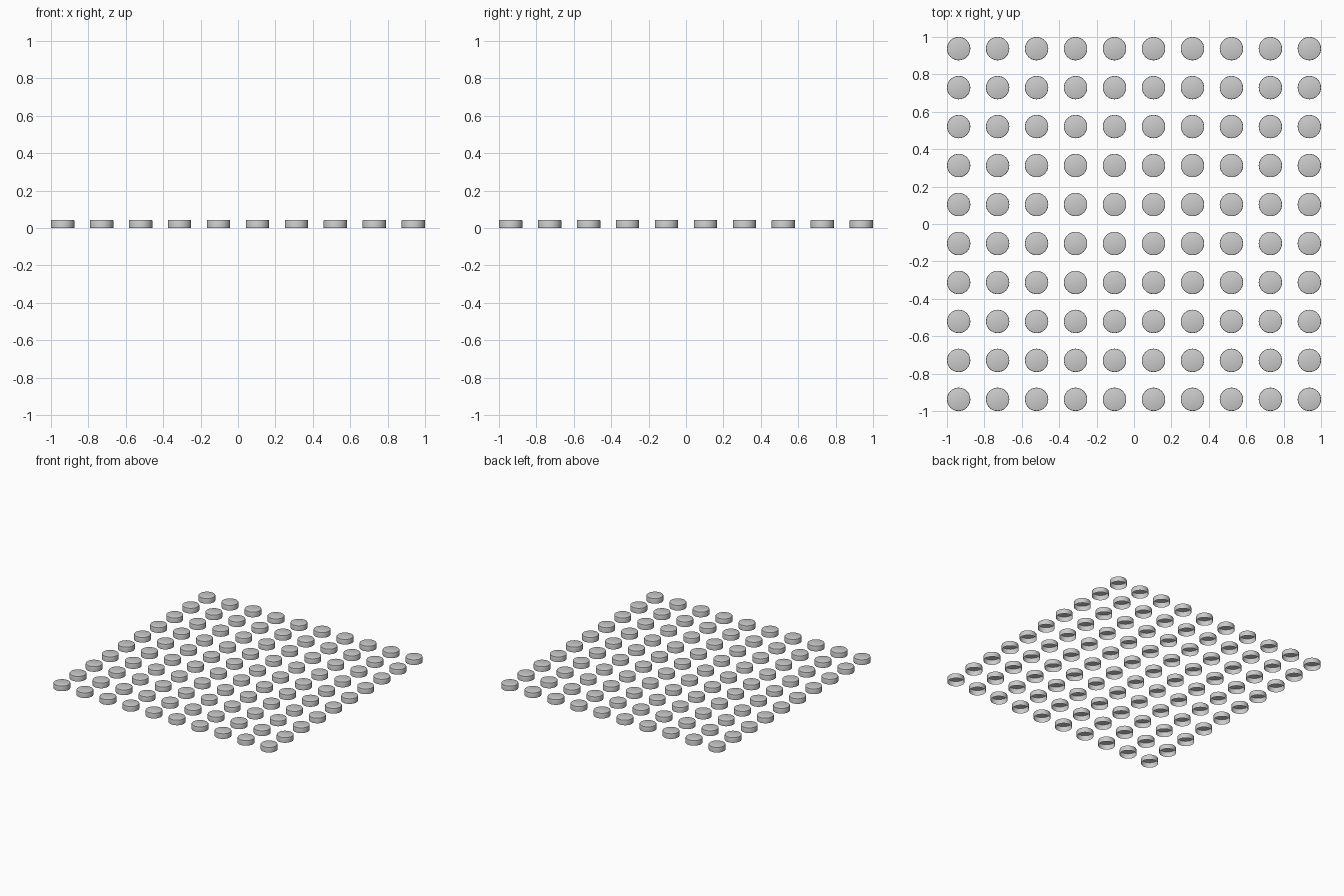
import bpy, bmesh
from math import radians

if "Cube" in bpy.data.objects:
    bpy.data.objects.remove(bpy.data.objects["Cube"])

COUNT = 10
RADIUS = 0.0625
HEIGHT = 0.0425
PITCH = (2 - 2 * RADIUS) / (COUNT - 1)
SIDES = 32

# One stud: a shallow cap, open underneath, with a softened top edge
bm = bmesh.new()
bmesh.ops.create_cone(bm, cap_ends=True, segments=SIDES, radius1=RADIUS,
                      radius2=RADIUS, depth=HEIGHT)
bmesh.ops.translate(bm, verts=bm.verts, vec=(0, 0, HEIGHT / 2))
bottom = [f for f in bm.faces if f.normal.z < -0.9]
bmesh.ops.delete(bm, geom=bottom, context='FACES_ONLY')
rim = [e for e in bm.edges if all(v.co.z > HEIGHT * 0.9 for v in e.verts)]
bmesh.ops.bevel(bm, geom=rim, offset=0.004, segments=2, profile=0.5,
                affect='EDGES')

# Corner position of the grid
start = -1 + RADIUS
bmesh.ops.translate(bm, verts=bm.verts, vec=(start, start, 0))
mesh = bpy.data.meshes.new("stud_grid")
bm.to_mesh(mesh)
bm.free()

studs = bpy.data.objects.new("stud_grid", mesh)
bpy.context.collection.objects.link(studs)
bpy.context.view_layer.objects.active = studs
studs.select_set(True)
bpy.ops.object.shade_smooth_by_angle(angle=radians(35))

# Repeat into rows and columns
for name, step in (("columns", (PITCH, 0, 0)), ("rows", (0, PITCH, 0))):
    array = studs.modifiers.new(name, 'ARRAY')
    array.count = COUNT
    array.use_relative_offset = False
    array.use_constant_offset = True
    array.constant_offset_displace = step
